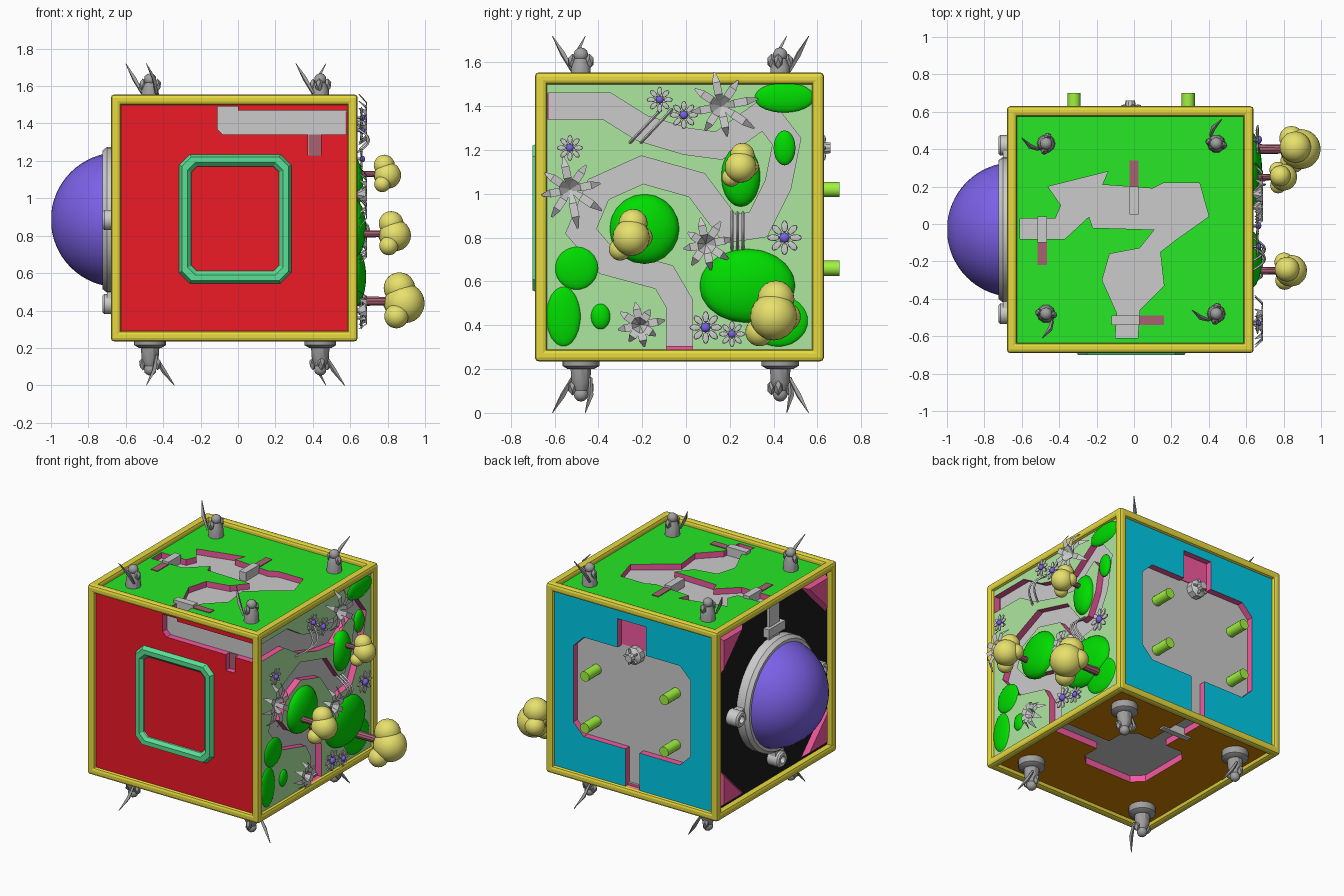
import bpy, bmesh, random
from math import pi, sin, cos, radians
from mathutils import Matrix, Vector

if "Cube" in bpy.data.objects:
    bpy.data.objects.remove(bpy.data.objects["Cube"])

random.seed(4)
CU, CY, CZ = -0.02, -0.03, 0.895      # cube centre

def side(u, v, w, o):
    """Matrix from face coordinates (u, v, w = outward) to the world."""
    m = Matrix((u, v, w)).transposed().to_4x4()
    m.translation = o
    return m

X, Y, Z = Vector((1, 0, 0)), Vector((0, 1, 0)), Vector((0, 0, 1))
FRONT = side(X, Z, -Y, (0, -0.69, 0))
BACK = side(X, Z, Y, (0, 0.63, 0))
RIGHT = side(Y, Z, X, (0.64, 0, 0))
LEFT = side(Y, Z, -X, (-0.68, 0, 0))
TOP = side(X, Y, Z, (0, 0, 1.55))
BOTTOM = side(X, Y, -Z, (0, 0, 0.24))

COL = dict(red=(.85, .01, .02), green=(.02, .8, .02), pale=(.42, .8, .35), dark=(.0, .72, .0),
           mint=(.1, .75, .3), blue=(.0, .6, .8), orange=(.65, .22, .0), yellow=(.8, .7, .05),
           leaf=(.8, .75, .15), purple=(.2, .12, .8), pink=(.9, .1, .35), black=(.01, .01, .01),
           brown=(.4, .12, .17), lime=(.35, .9, .05), iron=(.35, .35, .35))
MATS = {}

def mat(c):
    if c not in MATS:
        MATS[c] = bpy.data.materials.new(c or "grey")
        MATS[c].diffuse_color = (*COL.get(c, (.6, .6, .6)), 1)
    return MATS[c]

def finish(name, bm, M, cols=(), smooth=True):
    bm.transform(M)
    if M.determinant() < 0:
        bmesh.ops.reverse_faces(bm, faces=bm.faces[:])
    me = bpy.data.meshes.new(name)
    bm.to_mesh(me)
    bm.free()
    ob = bpy.data.objects.new(name, me)
    bpy.context.collection.objects.link(ob)
    for c in cols:
        me.materials.append(mat(c))
    if smooth:
        bpy.ops.object.select_all(action='DESELECT')
        ob.select_set(True)
        bpy.context.view_layer.objects.active = ob
        bpy.ops.object.shade_smooth_by_angle(angle=radians(35))
    return ob

def loft(bm, loops, cap=True, ms=0, mc=0):
    rows = [[bm.verts.new(p) for p in l] for l in loops]
    n = len(rows[0])
    for a, b in zip(rows, rows[1:]):
        for i in range(n):
            j = (i + 1) % n
            bm.faces.new((a[i], a[j], b[j], b[i])).material_index = ms
    if cap:
        bm.faces.new(rows[-1]).material_index = mc

def rect(u0, u1, v0, v1, w, c=0):
    if not c:
        return [(u0, v0, w), (u1, v0, w), (u1, v1, w), (u0, v1, w)]
    return [(u0+c, v0, w), (u1-c, v0, w), (u1, v0+c, w), (u1, v1-c, w),
            (u1-c, v1, w), (u0+c, v1, w), (u0, v1-c, w), (u0, v0+c, w)]

def box(bm, u0, u1, v0, v1, w0, w1, m=0):
    loft(bm, [rect(u0, u1, v0, v1, w0), rect(u0, u1, v0, v1, w1)], True, m, m)

def lathe(bm, u, v, profile, n=12, cap=True, m=0):
    loft(bm, [[(u + r*cos(2*pi*i/n), v + r*sin(2*pi*i/n), w) for i in range(n)]
              for r, w in profile], cap, m, m)

def ball(bm, pos, scale, sub=2, rot=0, m=0):
    T = Matrix.Translation(pos) @ Matrix.Rotation(rot, 4, 'Z') @ Matrix.Diagonal((*scale, 1))
    r = bmesh.ops.create_icosphere(bm, subdivisions=sub, radius=1, matrix=T)
    for f in {f for v in r['verts'] for f in v.link_faces}:
        f.material_index = m

def tube(bm, pts, radii):
    pts = [Vector(p) for p in pts]
    loops = []
    for i, p in enumerate(pts):
        q = (pts[min(i+1, len(pts)-1)] - pts[max(i-1, 0)]).to_track_quat('Z', 'Y')
        loops.append([p + q @ Vector((radii[i]*cos(k*pi/2), radii[i]*sin(k*pi/2), 0)) for k in range(4)])
    loft(bm, loops)

def ribbon(pts, width):
    """Outline of a road of even width along a centre line."""
    P = [Vector(p) for p in pts]
    l, r = [], []
    for i, p in enumerate(P):
        a = (p - P[i-1]).normalized() if i else (P[1] - p).normalized()
        b = (P[i+1] - p).normalized() if i < len(P)-1 else a
        t = (a + b).normalized()
        n = Vector((-t.y, t.x)) * (width / 2 / max(.6, t.dot(a)))
        l.append(tuple(p + n))
        r.append(tuple(p - n))
    return l + r[::-1]

def ground(name, M, cu, cv, colour, road=(), w=-.02, floor=-.065):
    """Flat face plate with a sunken road cut into it."""
    bm = bmesh.new()
    loops = [rect(cu-.625, cu+.625, cv-.625, cv+.625, w)]
    if road:
        if sum(a[0]*b[1] - b[0]*a[1] for a, b in zip(road, road[1:] + road[:1])) < 0:
            road = road[::-1]
        loops.append([(*p, w) for p in road])
    edges = []
    for l in loops:
        vs = [bm.verts.new(p) for p in l]
        edges += [bm.edges.new((vs[i-1], vs[i])) for i in range(len(vs))]
    bmesh.ops.triangle_fill(bm, use_beauty=True, use_dissolve=False, edges=edges)
    for f in bm.faces:
        f.normal_update()
        if f.normal.z < 0:
            f.normal_flip()
    if road:
        loft(bm, [[(*p, w) for p in road], [(*p, floor) for p in road]], True, 1, 2)
        walls = [f for f in bm.faces if f.material_index == 1]
        bmesh.ops.reverse_faces(bm, faces=walls)
        bmesh.ops.reverse_faces(bm, faces=walls) if w > floor and walls[0].normal.z > .5 else None
        # Walls of a pit face inward
    finish(name, bm, M, [colour, "pink", ""], False)

# Yellow edge frame
h, t = .66, .055
for axis in range(3):
    for a in (-1, 1):
        for b in (-1, 1):
            bm = bmesh.new()
            size, pos = [t, t, t], [CU, CY, CZ]
            size[axis] = 2*h
            pos[(axis+1) % 3] += a*(h - t/2)
            pos[(axis+2) % 3] += b*(h - t/2)
            bmesh.ops.create_cube(bm, size=1, matrix=Matrix.Translation(pos) @ Matrix.Diagonal((*size, 1)))
            ob = finish("edge_bar", bm, Matrix(), ["yellow"], False)
            mod = ob.modifiers.new("bevel", 'BEVEL')
            mod.width, mod.segments = .018, 2

# Front: red plate with sunken road, framed peg panel
ground("front_plate", FRONT, CU, CZ, "red", [(-.11, 1.49), (-.11, 1.37), (-.08, 1.34), (.375, 1.34), (.375, 1.23),
       (.445, 1.23), (.445, 1.34), (.58, 1.34), (.58, 1.47), (0, 1.47), (0, 1.49)])
bm = bmesh.new()
loft(bm, [rect(-.32, .29, .54, 1.24, -.03, .06), rect(-.30, .27, .56, 1.22, .01, .05),
          rect(-.27, .24, .59, 1.19, .01, .04), rect(-.25, .22, .61, 1.17, -.01, .03)], False)
loft(bm, [rect(-.25, .22, .61, 1.17, -.01, .03), rect(-.24, .21, .62, 1.16, -.09, .03)], True, 1, 1)
finish("peg_frame", bm, FRONT, ["mint", ""], False)
bm = bmesh.new()
for u in (-.19, -.08, .03, .14):
    for v in (.68, .79, .9, 1.0, 1.11):
        lathe(bm, u, v, [(.011, -.09), (.011, -.075)], 8)
finish("panel_pegs", bm, FRONT, ["red"])
bm = bmesh.new()
box(bm, .376, .444, 1.231, 1.34, -.07, -.06)
finish("front_gate", bm, FRONT, ["brown"], False)

# Back: blue plate with sunken platform and pegs
ground("back_plate", BACK, CU, CZ, "blue", [(-.07, .29), (.04, .29), (.04, .55), (.36, .55), (.44, .63), (.44, 1.16),
       (.36, 1.24), (.1, 1.24), (.1, 1.44), (-.12, 1.44), (-.12, 1.24), (-.38, 1.24), (-.46, 1.16), (-.46, .63),
       (-.38, .55), (-.07, .55)])
bm = bmesh.new()
for u in (-.32, .29):
    for v in (.66, 1.02):
        lathe(bm, u, v, [(.035, -.065), (.035, .07)], 12)
finish("platform_pegs", bm, BACK, ["lime"])
bm = bmesh.new()
box(bm, -.119, .099, 1.25, 1.439, -.07, -.06)
finish("back_gate", bm, BACK, ["pink"], False)
bm = bmesh.new()
lathe(bm, -.02, 1.21, [(.06, -.065), (.06, -.02), (.03, 0), (.025, .03)], 10)
for k in range(5):
    ball(bm, (-.02 + .04*cos(k*1.257), 1.21 + .04*sin(k*1.257), 0), (.022, .01, .01), 1, k*1.257)
finish("back_turret", bm, BACK)

# Left: black plate, dome in a lugged ring, pink corners
ground("left_plate", LEFT, CY, CZ, "black", w=-.04)
bm = bmesh.new()
lathe(bm, CY, .885, [(.36*cos(a*pi/32), -.04 + .36*sin(a*pi/32)) for a in range(16)], 32)
finish("dome", bm, LEFT, ["purple"])
bm = bmesh.new()
lathe(bm, CY, .885, [(.39, -.06), (.39, .02), (.37, .045), (.35, .045), (.335, .0)], 32, False)
for du, dv in ((.45, 0), (-.45, 0), (0, -.45)):
    u, v = CY + du, .885 + dv
    lathe(bm, u, v, [(.055, -.06), (.055, .035), (.045, .045), (.025, .045), (.02, .02)], 14)
    box(bm, CY + du*.93 - .045, CY + du*.93 + .045, .885 + dv*.93 - .045, .885 + dv*.93 + .045, -.06, .02)
box(bm, CY - .055, CY + .055, 1.25, 1.5, -.06, -.02)
box(bm, CY - .09, CY + .09, 1.3, 1.36, -.06, 0)
finish("dome_ring", bm, LEFT)
bm = bmesh.new()
for a in (-1, 1):
    for b in (-1, 1):
        tri = lambda k, s: [(CY + a*(k - x), CZ + b*(k - y)) for x, y in ((0, 0), (s, 0), (0, s))][::a*b]
        loft(bm, [[(*p, -.04) for p in tri(.59, .27)], [(*p, -.01) for p in tri(.57, .2)]])
finish("corner_wedges", bm, LEFT, ["pink"], False)

# Top: meadow with winding sunken road and gate bars
ground("top_meadow", TOP, CU, CY, "green",
       [(-.61, .03), (-.42, .03), (-.39, .1), (-.46, .2), (-.14, .28), (-.17, .21), (.1, .19), (.16, .22),
        (.35, .22), (.4, .04), (.23, -.08), (.14, -.15), (.16, -.33), (.03, -.46), (.02, -.61), (-.1, -.61),
        (-.09, -.48), (-.17, -.3), (-.13, -.16), (.03, -.13), (.11, -.03), (-.22, -.02), (-.24, .04),
        (-.37, -.08), (-.61, -.08)], w=-.03, floor=-.07)
bm = bmesh.new()
for u0, u1, v0, v1, m in ((-.025, .025, .05, .2, 0), (-.025, .025, .2, .34, 1), (-.515, -.465, -.1, .04, 0),
                          (-.515, -.465, -.22, -.1, 1), (-.12, .03, -.54, -.49, 0), (.03, .16, -.54, -.49, 1)):
    box(bm, u0, u1, v0, v1, -.08, -.01 - .015*m, m)
finish("top_gates", bm, TOP, ["", "brown"], False)

# Bottom: orange plate with a sunken plaza and two roads
plaza = [(-.06, .25), (-.18, .25), (-.25, .18), (-.25, -.18), (-.18, -.25), (.18, -.25), (.25, -.18), (.25, -.06),
         (.61, -.06), (.61, .06), (.25, .06), (.25, .18), (.18, .25), (.06, .25), (.06, .61), (-.06, .61)]
ground("bottom_plate", BOTTOM, CU, CY, "orange", [(CU + u, CY + v) for u, v in plaza])
bm = bmesh.new()
box(bm, CU-.11, CU+.11, .36, .4, -.07, -.01)
finish("bottom_gate", bm, BOTTOM, [], False)

# Guard figures on top and bottom, each with a spear
def guard(M, u, v, tip, lift):
    bm = bmesh.new()
    if lift:
        lathe(bm, u, v, [(.085, -.03), (.085, .025), (.06, .04)], 16)
    lathe(bm, u, v, [(.05, lift - .04), (.045, lift + .03), (.028, lift + .07)], 10)
    ball(bm, (u, v, lift + .085), (.034, .034, .034))
    a, b = tip
    for s in (-1, 1):
        ball(bm, (u - s*b*.3, v + s*a*.3, lift + .055), (.022, .022, .035), 1)
    tube(bm, [(u + a*.25 - b*.3, v + b*.25 + a*.3, lift + .01), (u + a*.6 - b*.25, v + b*.6 + a*.25, lift + .09),
              (u + a, v + b, lift + .17)], [.008, .013, .002])
    finish("guard_figure", bm, M, ["iron"])

for M, lift in ((TOP, 0), (BOTTOM, .07)):
    s = -1 if lift else 1
    for u, v, tip in ((-.47, -.48, (-.02, -.13)), (-.47, .43, (-.13*s, .03)),
                      (.44, .43, (.03, .13)), (.44, -.48, (-.13*s, .02))):
        guard(M, u, v, tip, lift)

# Right: pale field with winding sunken road
ground("garden_field", RIGHT, CY, CZ, "pale",
       ribbon([(-.63, 1.4), (-.36, 1.4), (-.2, 1.3), (0, 1.24), (.15, 1.22), (.36, 1.37), (.46, 1.24), (.42, 1.04),
               (.33, .86), (.2, .84), (.05, 1.04), (-.2, 1.11), (-.4, 1.02), (-.48, .83), (-.36, .69),
               (-.1, .62), (-.03, .5), (-.03, .29)], .12))

# Rounded hills
bm = bmesh.new()
for u, v, a, b, w in ((-.19, .84, .16, .16, .045), (.25, 1.08, .09, .14, .03), (.28, .58, .22, .17, .045),
                      (.42, .42, .14, .12, 0), (.45, 1.44, .14, .07, 0), (.45, 1.21, .05, .08, 0),
                      (-.56, .44, .08, .14, 0), (-.5, .66, .1, .1, 0), (-.39, .44, .045, .06, 0)):
    ball(bm, (u, v, -.025), (a, b, w + .025), 3)
finish("garden_hills", bm, RIGHT, ["dark"])

# Trees with lobed crowns
for u, v, hgt, s in ((.25, 1.13, .16, .072), (-.25, .81, .2, .085), (.4, .45, .25, .108)):
    bm = bmesh.new()
    lathe(bm, u, v, [(s*.26, -.03), (s*.2, hgt)], 10, m=1)
    for du, dv, dw, k in ((0, -.1, 0, 1), (-.6, -.75, -.4, .6), (.1, .65, -.25, .78), (.55, -.1, -.45, .6)):
        ball(bm, (u + du*s, v + dv*s, hgt + dw*s), (k*s,)*3, 3)
    finish("tree", bm, RIGHT, ["leaf", "brown"])

# Arching leaf tufts: each blade is a thin three-sided strip
bm = bmesh.new()
for u, v, R in ((-.53, 1.02, .17), (.16, 1.4, .17), (.09, .77, .12), (-.21, .4, .11)):
    for k in range(8):
        r, c, s = R * random.uniform(.75, 1.1), cos(k*pi/4 + .2), sin(k*pi/4 + .2)
        loft(bm, [[(u + d*c - e*s, v + d*s + e*c, w + dw) for e, dw in ((-q, 0), (q, 0), (0, -.006))]
                  for d, q, w in ((0, .006, -.01), (r*.35, .018, .045), (r*.7, .018, .05), (r, .004, .01))])
bmesh.ops.recalc_face_normals(bm, faces=bm.faces[:])
finish("leaf_tufts", bm, RIGHT, [], False)

# Flowers
bm = bmesh.new()
for u, v, R in ((-.53, 1.21, .06), (-.12, 1.43, .06), (-.01, 1.36, .065), (.45, .8, .08), (.09, .39, .075), (.21, .36, .06)):
    lathe(bm, u, v, [(.008, -.06), (.008, .02)], 6)
    ball(bm, (u, v, .025), (R*.3, R*.3, R*.25), 2, 0, 1)
    for k in range(8):
        a = k*pi/4
        ball(bm, (u + R*.64*cos(a), v + R*.64*sin(a), .02), (R*.4, R*.22, R*.12), 1, a)
finish("flowers", bm, RIGHT, ["", "purple"])

# Arched bridge rails
bm = bmesh.new()
for (u0, v0), (u1, v1), offs in (((-.26, 1.23), (-.11, 1.39), (0, .05)), ((.21, .74), (.21, .92), (0, .025, .05))):
    for o in offs:
        tube(bm, [(u0 + (u1-u0)*i/8 + o, v0 + (v1-v0)*i/8, -.03 + .09*sin(pi*i/8)) for i in range(9)], [.007]*9)
finish("bridge_rails", bm, RIGHT)

for m in bpy.data.materials:
    if m.users and not m.is_grease_pencil:
        m.use_nodes = True
        m.node_tree.nodes["Principled BSDF"].inputs["Base Color"].default_value = m.diffuse_color
